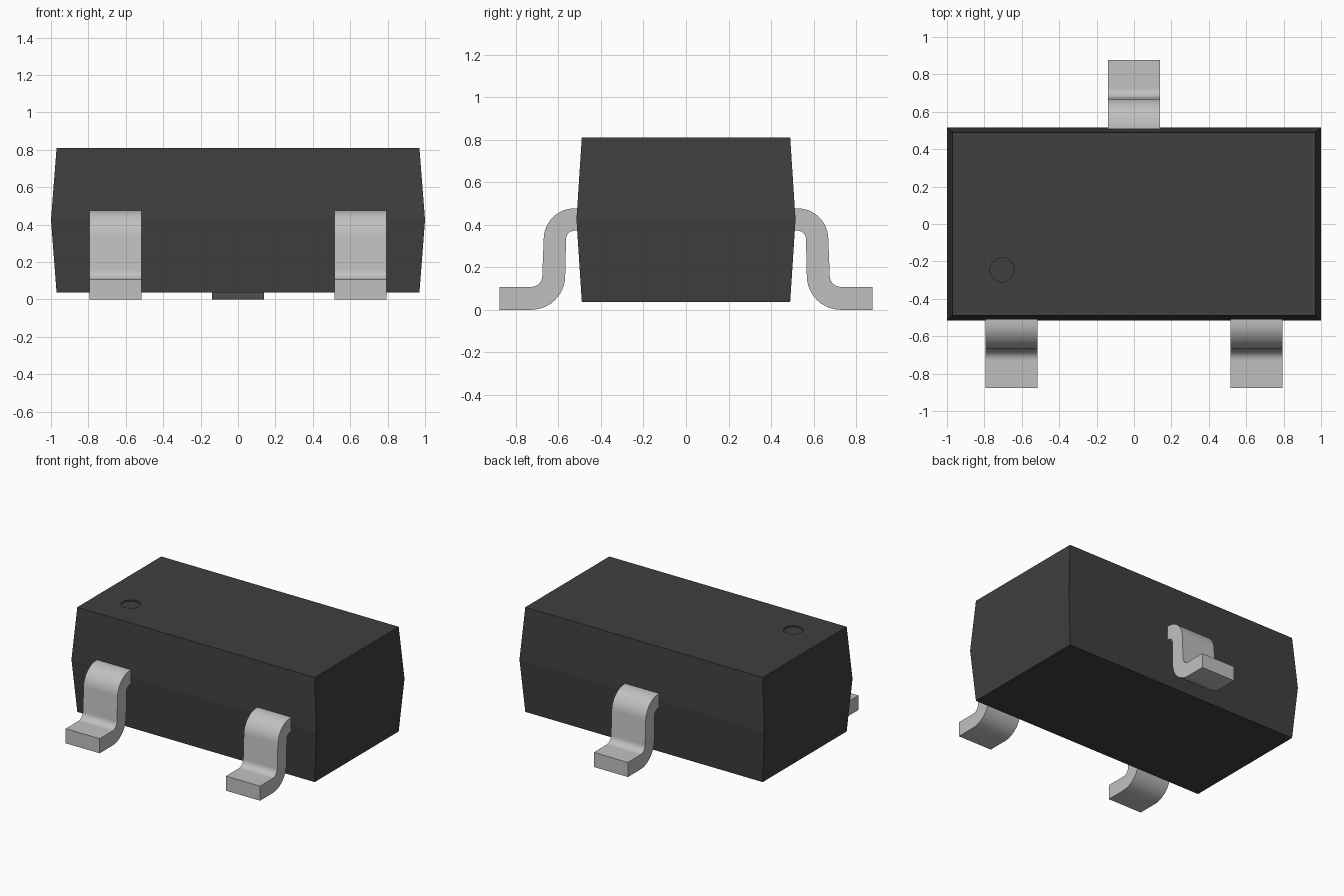
import bpy, bmesh, math

if "Cube" in bpy.data.objects:
    bpy.data.objects.remove(bpy.data.objects["Cube"])


def material(name, colour, rough, metal=0.0):
    m = bpy.data.materials.new(name)
    m.use_nodes = True
    m.diffuse_color = (*colour, 1)
    bsdf = m.node_tree.nodes["Principled BSDF"]
    bsdf.inputs["Base Color"].default_value = (*colour, 1)
    bsdf.inputs["Roughness"].default_value = rough
    return m


BLACK = material("black plastic", (0.05, 0.05, 0.05), 0.7)
TIN = material("tinned metal", (0.53, 0.53, 0.53), 0.4)


def finish(bm, name, mat):
    bmesh.ops.recalc_face_normals(bm, faces=bm.faces)
    mesh = bpy.data.meshes.new(name)
    bm.to_mesh(mesh)
    bm.free()
    mesh.materials.append(mat)
    ob = bpy.data.objects.new(name, mesh)
    bpy.context.collection.objects.link(ob)
    return ob


# Package body: three stacked rectangles, widest at the parting line
bm = bmesh.new()
rings = []
for hx, hy, z in ((0.97, 0.49, 0.037), (1.0, 0.515, 0.425), (0.97, 0.49, 0.81)):
    rings.append([bm.verts.new((sx * hx, sy * hy, z))
                  for sx, sy in ((-1, -1), (1, -1), (1, 1), (-1, 1))])
bm.faces.new(rings[0])
bm.faces.new(rings[2])
for low, high in zip(rings, rings[1:]):
    for i in range(4):
        j = (i + 1) % 4
        bm.faces.new((low[i], low[j], high[j], high[i]))
body = finish(bm, "body", BLACK)

# Shallow round pin-one recess in the top
bm = bmesh.new()
bmesh.ops.create_cone(bm, cap_ends=True, segments=40, radius1=0.065,
                      radius2=0.065, depth=0.04)
bmesh.ops.translate(bm, verts=bm.verts, vec=(-0.705, -0.245, 0.82))
cutter = finish(bm, "pin_mark_cutter", BLACK)
cutter.hide_render = True
cutter.hide_viewport = True
cutter.display_type = 'WIRE'
cut = body.modifiers.new("pin_mark", 'BOOLEAN')
cut.operation = 'DIFFERENCE'
cut.solver = 'EXACT'
cut.object = cutter


# Gull-wing lead section: pairs of (upper, lower) points along the strip
def arc_pairs(cy, cz, r_upper, r_lower, a0, a1, n=12):
    pairs = []
    for i in range(n + 1):
        a = math.radians(a0 + (a1 - a0) * i / n)
        pairs.append([(cy + r * math.cos(a), cz + r * math.sin(a))
                      for r in (r_upper, r_lower)])
    return pairs


SECTION = ([[(0.45, 0.477), (0.45, 0.372)]]
           + arc_pairs(0.524, 0.332, 0.145, 0.04, 90, 3)
           + arc_pairs(0.728, 0.160, 0.052, 0.160, 183, 270)
           + [[(0.877, 0.108), (0.877, 0.0)]])


def lead(name, x, side, width=0.278):
    bm = bmesh.new()
    loops = []
    for (y0, z0), (y1, z1) in SECTION:
        loops.append([bm.verts.new((x + dx * width / 2, side * y, z))
                      for dx, y, z in ((-1, y0, z0), (1, y0, z0),
                                       (1, y1, z1), (-1, y1, z1))])
    bm.faces.new(loops[0])
    bm.faces.new(loops[-1])
    for a, b in zip(loops, loops[1:]):
        for i in range(4):
            j = (i + 1) % 4
            bm.faces.new((a[i], a[j], b[j], b[i]))
    ob = finish(bm, name, TIN)
    bpy.ops.object.select_all(action='DESELECT')
    ob.select_set(True)
    bpy.context.view_layer.objects.active = ob
    bpy.ops.object.shade_smooth_by_angle(angle=math.radians(30))


lead("front_right_lead", -0.655, -1)
lead("front_left_lead", 0.655, -1)
lead("back_lead", 0.0, 1)
